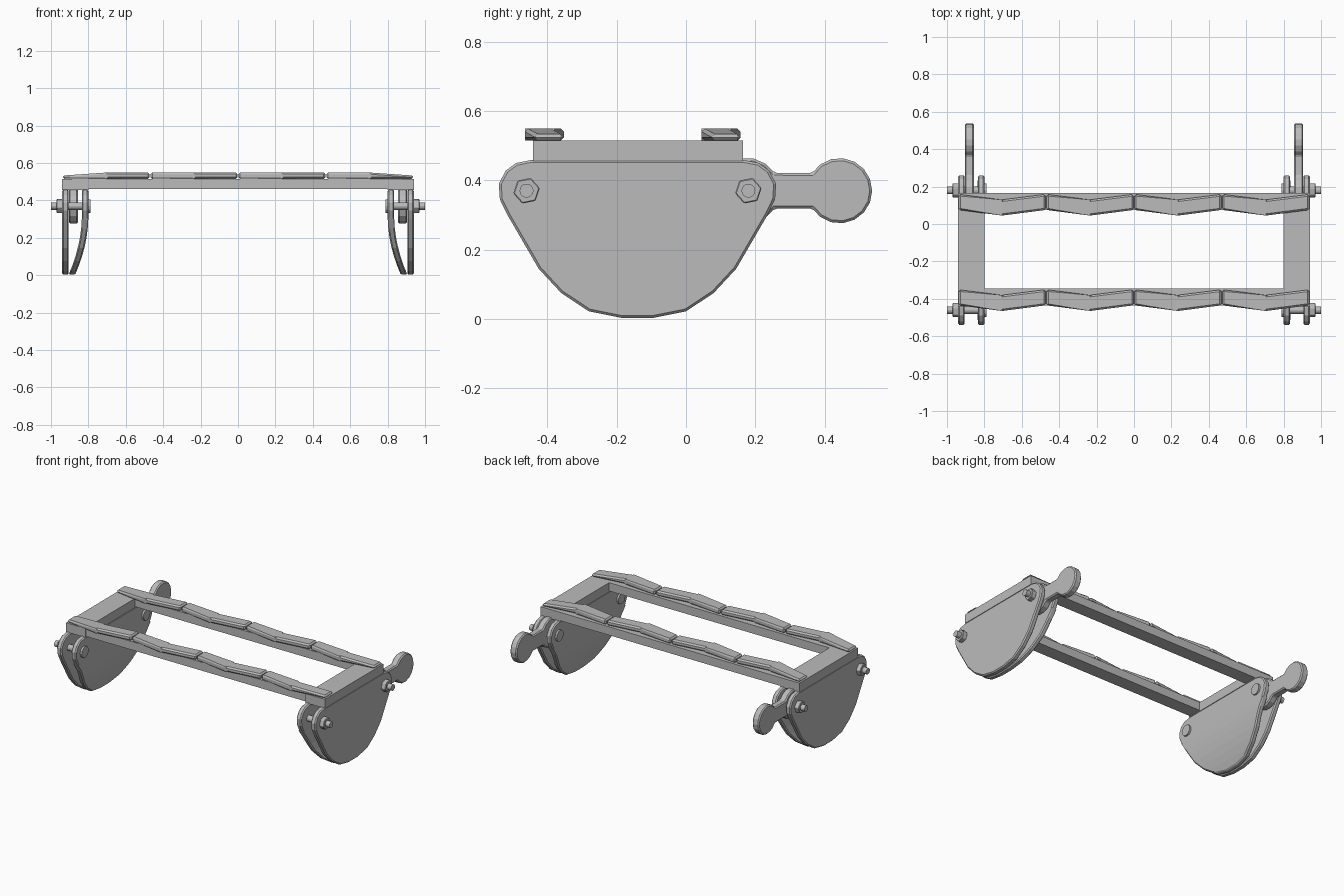
import bpy, bmesh, math
from mathutils import Vector

cube = bpy.data.objects.get("Cube")
if cube:
    bpy.data.objects.remove(cube, do_unlink=True)

grey = bpy.data.materials.new("plain grey")
grey.use_nodes = True
GREY = (0.5, 0.5, 0.5, 1)
grey.diffuse_color = GREY
grey.node_tree.nodes["Principled BSDF"].inputs["Base Color"].default_value = GREY


def finish(name, bm, bevel=0):
    bmesh.ops.recalc_face_normals(bm, faces=bm.faces)
    mesh = bpy.data.meshes.new(name)
    bm.to_mesh(mesh)
    bm.free()
    mesh.materials.append(grey)
    ob = bpy.data.objects.new(name, mesh)
    bpy.context.collection.objects.link(ob)
    if bevel:
        mod = ob.modifiers.new("bevel", "BEVEL")
        mod.width = bevel
        mod.segments = 1
        mod.limit_method = "ANGLE"
        mod.angle_limit = math.radians(40)
    return ob


def extrude(points, offset):
    """Prism from a closed outline swept along offset."""
    bm = bmesh.new()
    face = bm.faces.new([bm.verts.new(p) for p in points])
    new = bmesh.ops.extrude_face_region(bm, geom=[face])["geom"]
    verts = [v for v in new if isinstance(v, bmesh.types.BMVert)]
    bmesh.ops.translate(bm, verts=verts, vec=Vector(offset))
    return bm


def side_prism(name, outline, x0, x1, bevel=0):
    bm = extrude([(x0, y, z) for y, z in outline], (x1 - x0, 0, 0))
    return finish(name, bm, bevel)


def ring(y, z, r, n, start=0, sweep=math.tau):
    steps = n if sweep == math.tau else n - 1
    return [(y + r * math.cos(start + sweep * i / steps),
             z + r * math.sin(start + sweep * i / steps)) for i in range(n)]


def box(y0, y1, z0, z1):
    return [(y0, z0), (y1, z0), (y1, z1), (y0, z1)]


# Cheek plate outline, mirrored about its middle
MID = -0.14
half = [(0.045, 0.003), (0.14, 0.022), (0.22, 0.075), (0.285, 0.145),
        (0.375, 0.3), (0.397, 0.345), (0.4, 0.39), (0.38, 0.428),
        (0.35, 0.45), (0.31, 0.458)]
cheek = [(MID + y, z) for y, z in half] + [(MID - y, z) for y, z in reversed(half)]

# Lever outline: hub, straight arm and round paddle
PIN_Z = 0.37
hub = ring(0.175, PIN_Z, 0.095, 14, math.radians(33), math.radians(294))
paddle = ring(0.443, PIN_Z, 0.094, 15, math.radians(-147), math.radians(294))
lever = hub + paddle

for s, side in ((1, "left"), (-1, "right")):
    # Housing top and cheek plates
    side_prism(side + "_housing_top", box(-0.442, 0.165, 0.455, 0.515), s * 0.80, s * 0.94)
    side_prism(side + "_outer_plate", cheek, s * 0.905, s * 0.94, 0.007)

    # Inner plate curves outward towards the bottom
    bm = extrude([(s * 0.80, y, z) for y, z in cheek], (s * 0.035, 0, 0))
    for i in range(1, 7):
        geom = bm.verts[:] + bm.edges[:] + bm.faces[:]
        bmesh.ops.bisect_plane(bm, geom=geom, plane_co=(0, 0, i * 0.05), plane_no=(0, 0, 1))
    for v in bm.verts:
        v.co.x += s * 0.072 * max(0, (0.32 - v.co.z) / 0.32) ** 2
    finish(side + "_inner_plate", bm, 0.007)

    # Pivot bolts
    for y, end in ((-0.46, "front"), (0.18, "back")):
        tag = side + "_" + end
        side_prism(tag + "_bolt", ring(y, PIN_Z, 0.02, 16), s * 0.795, s * 1.0)
        side_prism(tag + "_nut", ring(y, PIN_Z, 0.039, 6, 0.2), s * 0.938, s * 0.97, 0.003)
        side_prism(tag + "_bolt_head", ring(y, PIN_Z, 0.036, 12), s * 0.788, s * 0.802)

    # Swinging lever
    side_prism(side + "_lever", lever, s * 0.856, s * 0.904, 0.007)

# Cross bars, each topped with four chevron treads
PITCH = 0.47
for y0, end in ((-0.435, "front"), (0.075, "back")):
    side_prism(end + "_bar", box(y0, y0 + 0.09, 0.46, 0.515), -0.94, 0.94)
    for i in range(4):
        xc = (i - 1.5) * PITCH
        h = PITCH / 2 - 0.003
        outline = [(-h, 0), (0, -0.03), (h, 0), (h, 0.084), (0, 0.055), (-h, 0.084)]
        bm = extrude([(xc + x, y0 + y, 0.515) for x, y in outline], (0, 0, 0.034))
        for v in bm.verts:
            if abs(v.co.x) > 0.9 and v.co.z > 0.53:
                v.co.z -= 0.016
        # split along the spine so the tread folds cleanly
        geom = bm.verts[:] + bm.edges[:] + bm.faces[:]
        bmesh.ops.bisect_plane(bm, geom=geom, plane_co=(xc, 0, 0), plane_no=(1, 0, 0))
        finish(f"{end}_tread_{i + 1}", bm, 0.009)
